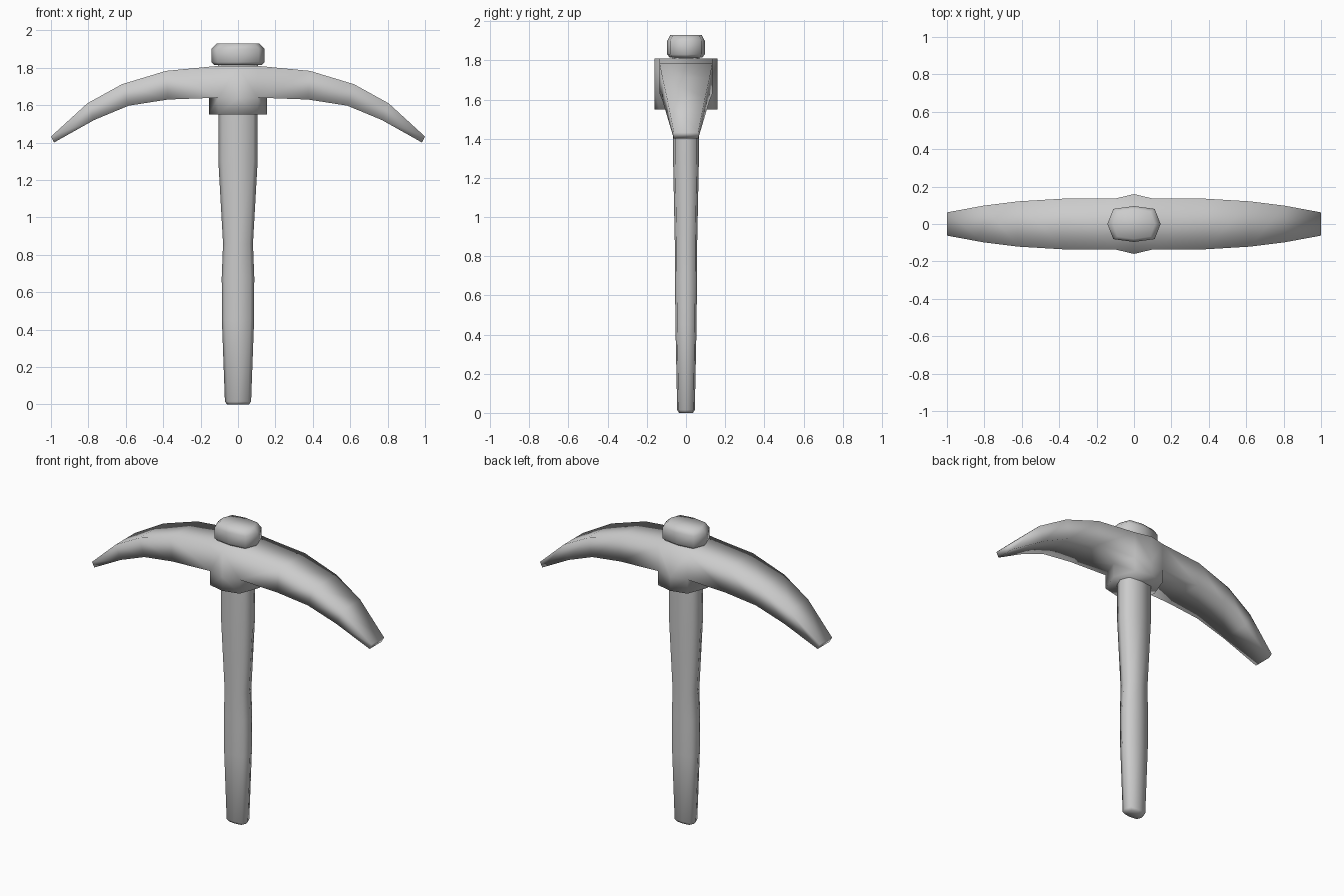
import bpy, bmesh

cube = bpy.data.objects.get("Cube")
if cube:
    bpy.data.objects.remove(cube, do_unlink=True)

grey = bpy.data.materials.new("plain_grey")
grey.use_nodes = True
grey.diffuse_color = (0.6, 0.6, 0.6, 1)
grey.node_tree.nodes["Principled BSDF"].inputs["Base Color"].default_value = (0.6, 0.6, 0.6, 1)


def finish(name, bm):
    """Turn a bmesh into a smooth shaded object."""
    bmesh.ops.recalc_face_normals(bm, faces=bm.faces)
    for f in bm.faces:
        f.smooth = True
    mesh = bpy.data.meshes.new(name)
    bm.to_mesh(mesh)
    bm.free()
    mesh.materials.append(grey)
    ob = bpy.data.objects.new(name, mesh)
    bpy.context.collection.objects.link(ob)
    return ob


def bridge(bm, a, b, closed=True):
    n = len(a)
    for i in range(n if closed else n - 1):
        j = (i + 1) % n
        bm.faces.new((a[i], a[j], b[j], b[i]))


# Flattened eight sided section shared by the handle and its end cap
OCTAGON = [(1, 0), (.78, .84), (0, 1), (-.78, .84),
           (-1, 0), (-.78, -.84), (0, -1), (.78, -.84)]


def loft(name, rows):
    """Rows of (z, half width, half depth), capped at both ends."""
    bm = bmesh.new()
    rings = [[bm.verts.new((u * w, v * d, z)) for u, v in OCTAGON] for z, w, d in rows]
    for a, b in zip(rings, rings[1:]):
        bridge(bm, a, b)
    bm.faces.new(rings[0])
    bm.faces.new(rings[-1])
    return finish(name, bm)


loft("handle", [(0, .058, .036), (.015, .07, .045), (.45, .086, .054), (.68, .087, .056),
                (.86, .08, .057), (1.3, .105, .066), (1.56, .105, .066), (1.83, .108, .07)])
loft("handle_cap", [(1.815, .128, .083), (1.83, .142, .096), (1.9, .142, .096), (1.93, .112, .08)])

# Head: half a collar with one arm, mirrored across x
bm = bmesh.new()
top, low, base = 1.81, 1.64, 1.55


def collar_ring(z):
    pts = [(0, -.16), (.105, -.135), (.155, 0), (.105, .135), (0, .16)]
    return [bm.verts.new((x, y, z)) for x, y in pts]


under, bottom = collar_ring(low), collar_ring(base)
upper = [bm.verts.new((x, y, top)) for x, y in
         [(0, -.16), (.105, -.135), (.105, .135), (0, .16)]]
bm.faces.new(upper)
bm.faces.new(bottom)
bridge(bm, under, bottom, closed=False)
bm.faces.new((upper[0], upper[1], under[1], under[0]))
bm.faces.new((upper[2], upper[3], under[4], under[3]))

# Arm stations: top x, top z, bottom x, bottom z, half depth
stations = [(.385, 1.783, .375, 1.63, .135), (.62, 1.712, .585, 1.597, .121),
            (.805, 1.61, .77, 1.52, .098), (1, 1.432, .984, 1.4, .062)]
previous = [upper[1], upper[2], under[3], under[1]]
for i, (tx, tz, bx, bz, d) in enumerate(stations):
    ring = [bm.verts.new(p) for p in
            [(tx, -d, tz), (tx, d, tz), (bx, d, bz), (bx, -d, bz)]]
    if i == 0:
        for a, b in ((0, 1), (1, 2), (3, 0)):
            bm.faces.new((previous[a], previous[b], ring[b], ring[a]))
        # Arm underside meets the collar's pointed end
        bm.faces.new((under[1], under[2], ring[3]))
        bm.faces.new((under[2], ring[2], ring[3]))
        bm.faces.new((under[2], under[3], ring[2]))
    else:
        bridge(bm, previous, ring)
    previous = ring
bm.faces.new(previous)

head = finish("pick_head", bm)
mirror = head.modifiers.new("mirror", 'MIRROR')
mirror.use_axis[0] = True
mirror.use_clip = True
